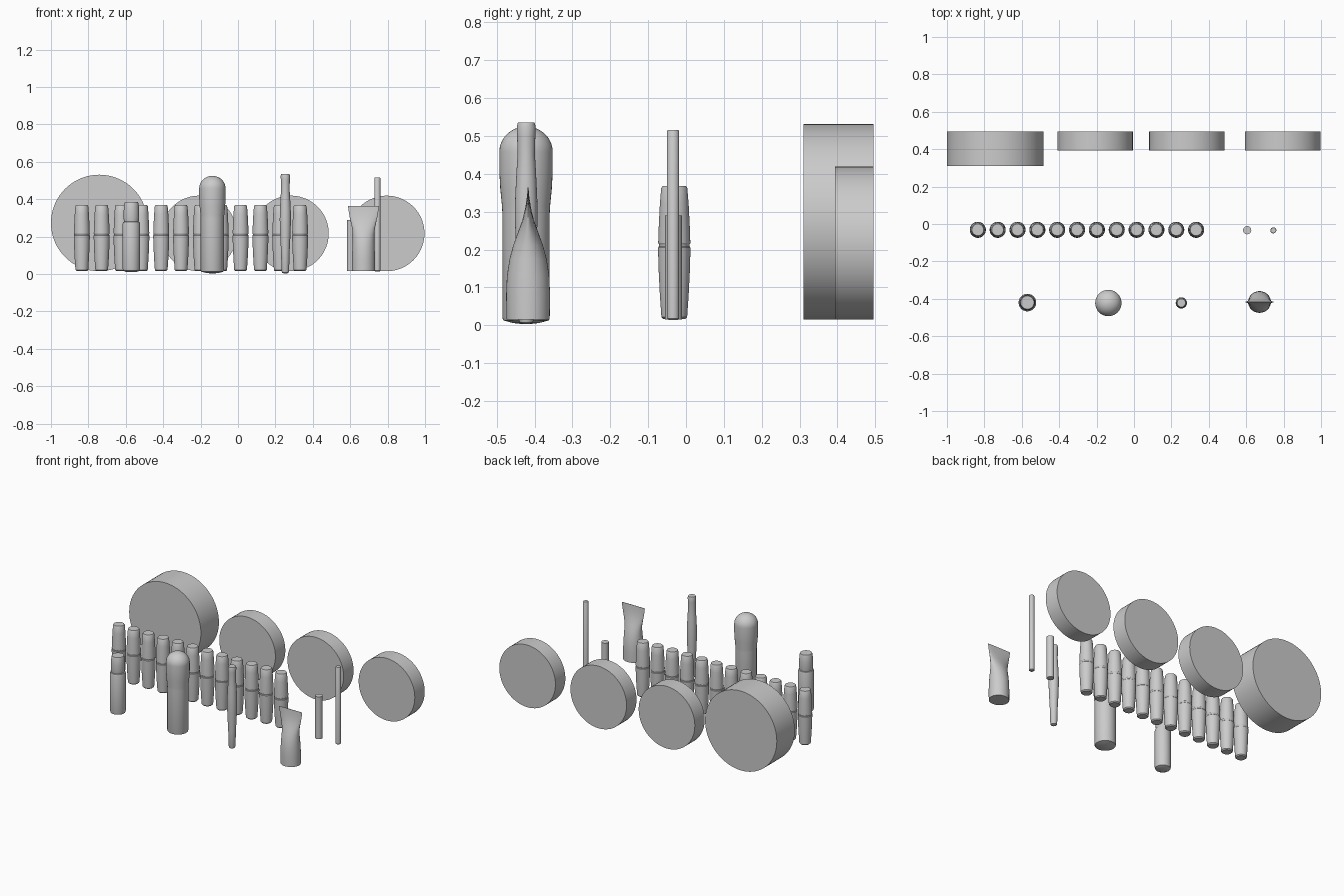
import bpy, bmesh
from math import pi, sin, cos, radians


def finish(bm, name, angle=35):
    bmesh.ops.recalc_face_normals(bm, faces=bm.faces)
    me = bpy.data.meshes.new(name)
    bm.to_mesh(me)
    bm.free()
    ob = bpy.data.objects.new(name, me)
    bpy.context.collection.objects.link(ob)
    bpy.ops.object.select_all(action='DESELECT')
    ob.select_set(True)
    bpy.context.view_layer.objects.active = ob
    bpy.ops.object.shade_smooth_by_angle(angle=radians(angle))
    return ob


def loft(name, cx, cy, rings, n=40):
    """Stack elliptical rings (half width, half depth, z) and cap both ends."""
    bm = bmesh.new()
    loops = [[bm.verts.new((cx + a * cos(2 * pi * i / n), cy + b * sin(2 * pi * i / n), z))
              for i in range(n)] for a, b, z in rings]
    for lo, hi in zip(loops, loops[1:]):
        for i in range(n):
            j = (i + 1) % n
            bm.faces.new((lo[i], lo[j], hi[j], hi[i]))
    bm.faces.new(loops[0][::-1])
    bm.faces.new(loops[-1])
    return finish(bm, name)


def turned(name, cx, cy, profile):
    return loft(name, cx, cy, [(r, r, z) for r, z in profile])


# upright discs along the back, axis along y
def disc(name, cx, r, y0, y1):
    bm = bmesh.new()
    bmesh.ops.create_cone(bm, cap_ends=True, segments=72, radius1=r, radius2=r, depth=y1 - y0)
    for v in bm.verts:
        x, y, z = v.co
        v.co = (cx + x, (y0 + y1) / 2 - z, 0.015 + r + y)
    finish(bm, name)


disc("large_disc", -0.742, 0.258, 0.31, 0.495)
for k, x in enumerate((-0.208, 0.283, 0.795)):
    disc(f"small_disc_{k + 1}", x, 0.202, 0.393, 0.495)

# row of twelve barrel-shaped sticks with a seam around the middle
barrel = [(0.028, 0.016), (0.034, 0.022), (0.038, 0.08), (0.041, 0.14), (0.043, 0.205),
          (0.0405, 0.208), (0.0405, 0.214), (0.0425, 0.217), (0.041, 0.26),
          (0.038, 0.32), (0.0345, 0.362), (0.031, 0.368)]
for k in range(12):
    turned(f"barrel_stick_{k + 1}", -0.835 + 0.1061 * k, -0.031, barrel)

# plain rods
turned("short_rod", 0.605, -0.033, [(0.022, 0.015), (0.022, 0.29)])
turned("long_rod", 0.745, -0.034, [(0.012, 0.014), (0.016, 0.018), (0.016, 0.512), (0.014, 0.516)])

# capped stick at the front left
turned("capped_stick", -0.57, -0.42,
       [(0.03, 0.012), (0.044, 0.018), (0.047, 0.03), (0.047, 0.268), (0.044, 0.278),
        (0.039, 0.28), (0.042, 0.30), (0.041, 0.34), (0.0385, 0.375), (0.035, 0.385)])

# domed bottle
dome = [(0.0705 * cos(t * pi / 20), 0.458 + 0.067 * sin(t * pi / 20)) for t in range(10)]
turned("domed_bottle", -0.137, -0.4225,
       [(0.008, 0.003), (0.035, 0.006), (0.06, 0.013), (0.0625, 0.02), (0.0625, 0.295),
        (0.0635, 0.315), (0.068, 0.36), (0.0702, 0.40)] + dome + [(0.003, 0.525)])

# slim turned handle
turned("slim_handle", 0.253, -0.422,
       [(0.008, 0.003), (0.017, 0.007), (0.02, 0.015), (0.023, 0.12), (0.028, 0.22),
        (0.030, 0.29), (0.029, 0.34), (0.026, 0.40), (0.023, 0.45), (0.024, 0.50),
        (0.025, 0.525), (0.022, 0.535)])

# squeeze tube: round at the bottom, pinched flat at the top
loft("squeeze_tube", 0.671, -0.417,
     [(0.061, 0.057, 0.015), (0.061, 0.058, 0.08), (0.060, 0.056, 0.13), (0.058, 0.049, 0.175),
      (0.0575, 0.039, 0.212), (0.061, 0.027, 0.245), (0.068, 0.015, 0.278), (0.075, 0.0075, 0.31),
      (0.080, 0.003, 0.34), (0.083, 0.001, 0.364)])
